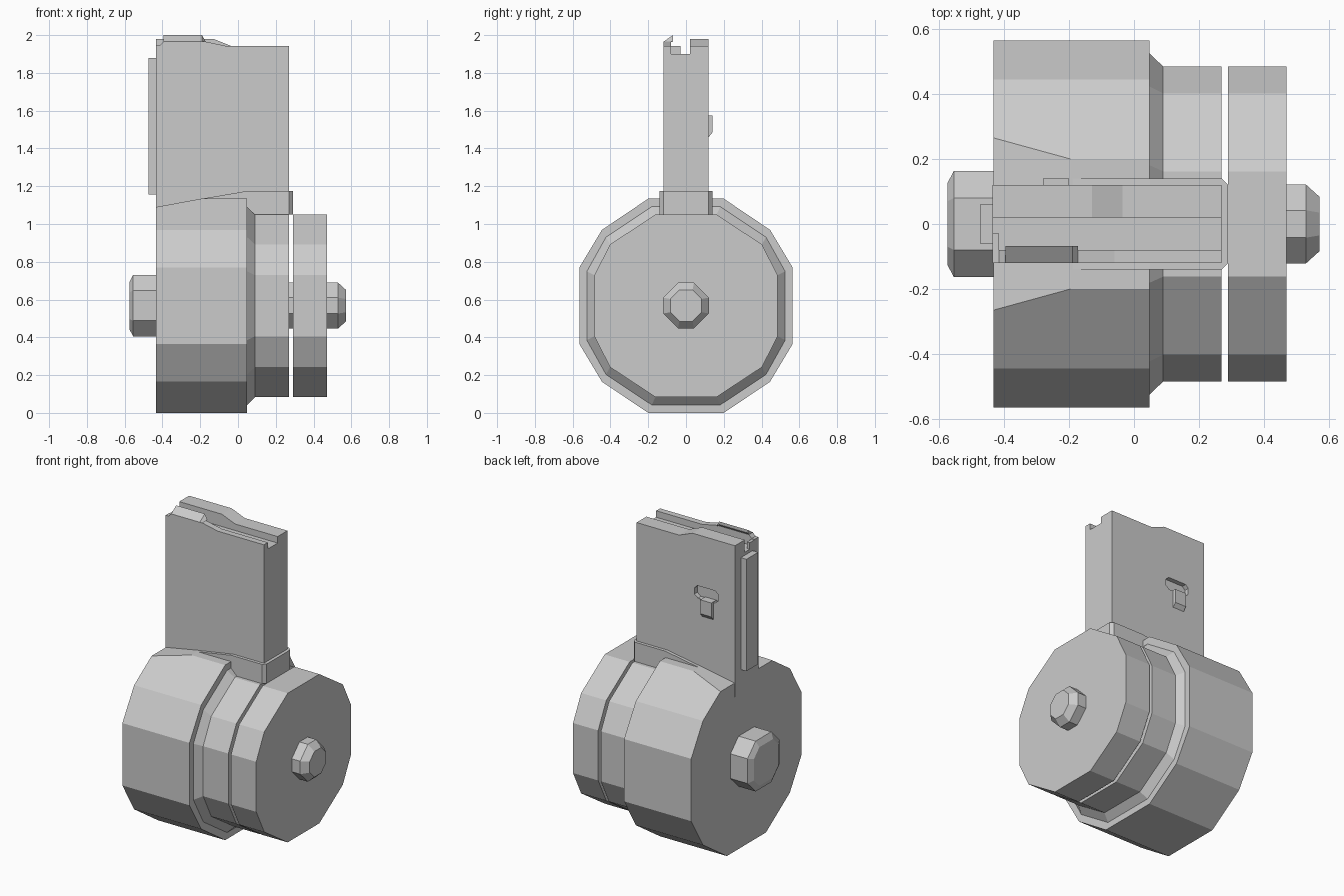
import bpy, bmesh

if "Cube" in bpy.data.objects:
    bpy.data.objects.remove(bpy.data.objects["Cube"])


def loft(name, rings):
    """Skin matching rings of 3D points and cap both ends."""
    bm = bmesh.new()
    vs = [[bm.verts.new(p) for p in r] for r in rings]
    n = len(vs[0])
    for a, b in zip(vs, vs[1:]):
        for i in range(n):
            j = (i + 1) % n
            bm.faces.new((a[i], a[j], b[j], b[i]))
    bm.faces.new(vs[0])
    bm.faces.new(vs[-1])
    bmesh.ops.recalc_face_normals(bm, faces=bm.faces)
    me = bpy.data.meshes.new(name)
    bm.to_mesh(me)
    bm.free()
    ob = bpy.data.objects.new(name, me)
    bpy.context.collection.objects.link(ob)
    return ob


def slab(name, profile, y0, y1):
    """Extrude an (x, z) profile along y."""
    return loft(name, [[(x, y, z) for x, z in profile] for y in (y0, y1)])


def box(name, x0, x1, y0, y1, z0, z1):
    return slab(name, [(x0, z0), (x1, z0), (x1, z1), (x0, z1)], y0, y1)


def round_ring(x, quarter, zc):
    """Mirror quarter-profile (y, z) points into a closed ring at x."""
    q = quarter
    ys = q + [(y, -z) for y, z in q[::-1]]
    ys += [(-y, z) for y, z in ys[::-1]]
    return [(x, y, zc + z) for y, z in ys]


def octagon(x, a, b, zc=0.568):
    return round_ring(x, [(b, a), (a, b)], zc)


# Drum: large case, stepped front and separate front cover
ZC = 0.567
BIG = [(0.2, 0.567), (0.445, 0.402), (0.565, 0.202)]
SMALL = [(0.162, 0.483), (0.402, 0.325), (0.485, 0.162)]
MID = [((a + c) / 2, (b + d) / 2) for (a, b), (c, d) in zip(BIG, SMALL)]
drum = loft("drum_case", [round_ring(x, q, ZC) for x, q in (
    (-0.433, BIG), (0.048, BIG), (0.048, MID), (0.09, SMALL), (0.27, SMALL))])
loft("drum_cover", [round_ring(x, SMALL, ZC) for x in (0.29, 0.47)])

# Sloped relief on the rear top edge of the drum
bm = bmesh.new()
bm.from_mesh(drum.data)
geom = bm.verts[:] + bm.edges[:] + bm.faces[:]
cut = bmesh.ops.bisect_plane(bm, geom=geom, plane_co=(-0.195, 0, 1.134),
                             plane_no=(-0.044, 0, 0.238), clear_outer=True, dist=1e-5)
bmesh.ops.holes_fill(bm, edges=[e for e in bm.edges if e.is_boundary])
bmesh.ops.recalc_face_normals(bm, faces=bm.faces)
bm.to_mesh(drum.data)
bm.free()

# Winding knob and hubs
loft("front_hub", [octagon(0.46, 0.121, 0.042), octagon(0.53, 0.121, 0.042),
                   octagon(0.572, 0.083, 0.035)])
loft("axle", [octagon(0.26, 0.121, 0.042), octagon(0.3, 0.121, 0.042)])
loft("rear_knob", [octagon(-0.575, 0.125, 0.07), octagon(-0.555, 0.163, 0.08),
                   octagon(-0.42, 0.163, 0.08)])

# Feed tower with T-shaped catch recess
X0, X1 = -0.435, 0.27
tower = box("feed_tower", X0, X1, -0.12, 0.12, 1.0, 1.9)
recess = slab("catch_recess_cutter", [(-0.315, 1.59), (-0.29, 1.57), (-0.17, 1.57),
              (-0.145, 1.59), (-0.145, 1.63), (-0.165, 1.65),
              (-0.295, 1.65), (-0.315, 1.63)], 0.09, 0.15)
recess.hide_render = True
recess.hide_viewport = True
mod = tower.modifiers.new("recess", 'BOOLEAN')
mod.operation = 'DIFFERENCE'
mod.object = recess
loft("catch_stem", [[(x, y, z) for y, z in (
    (0.09, 1.575), (0.14, 1.575), (0.14, 1.485), (0.12, 1.46), (0.09, 1.46))]
    for x in (-0.28, -0.2)])

# Top side walls, rear step and feed lip
slab("back_wall", [(X0, 1.9), (X1, 1.9), (X1, 1.942), (-0.035, 1.942),
                   (-0.13, 1.98), (X0, 1.98)], 0.02, 0.12)
slab("front_wall", [(X0, 1.9), (X1, 1.9), (X1, 1.942), (-0.06, 1.942),
                    (-0.17, 1.965), (-0.395, 1.965), (-0.415, 1.945),
                    (X0, 1.945)], -0.12, -0.08)
box("rear_step", X0, -0.415, -0.08, -0.03, 1.9, 1.942)
LIP = [(-0.12, 1.965), (-0.068, 2.0), (-0.068, 1.98), (-0.085, 1.96), (-0.12, 1.96)]
loft("feed_lip", [[(-0.395, y, z) for y, z in LIP], [(-0.19, y, z) for y, z in LIP],
                  [(-0.172, y, min(z, 1.966)) for y, z in LIP]])

# Rear spine of the tower
box("rear_spine", -0.475, X0 + 0.01, -0.06, 0.06, 1.155, 1.88)

# Collar where the tower meets the drum
slab("collar", [(-0.19, 1.05), (0.27, 1.05), (0.27, 1.175), (0.05, 1.175),
                (-0.19, 1.134)], -0.14, 0.14)
loft("collar_nose", [[(x, y, z) for y, z in (
    (-w, 1.05), (w, 1.05), (w, 1.175), (-w, 1.175))]
    for x, w in ((0.27, 0.14), (0.29, 0.12))])
